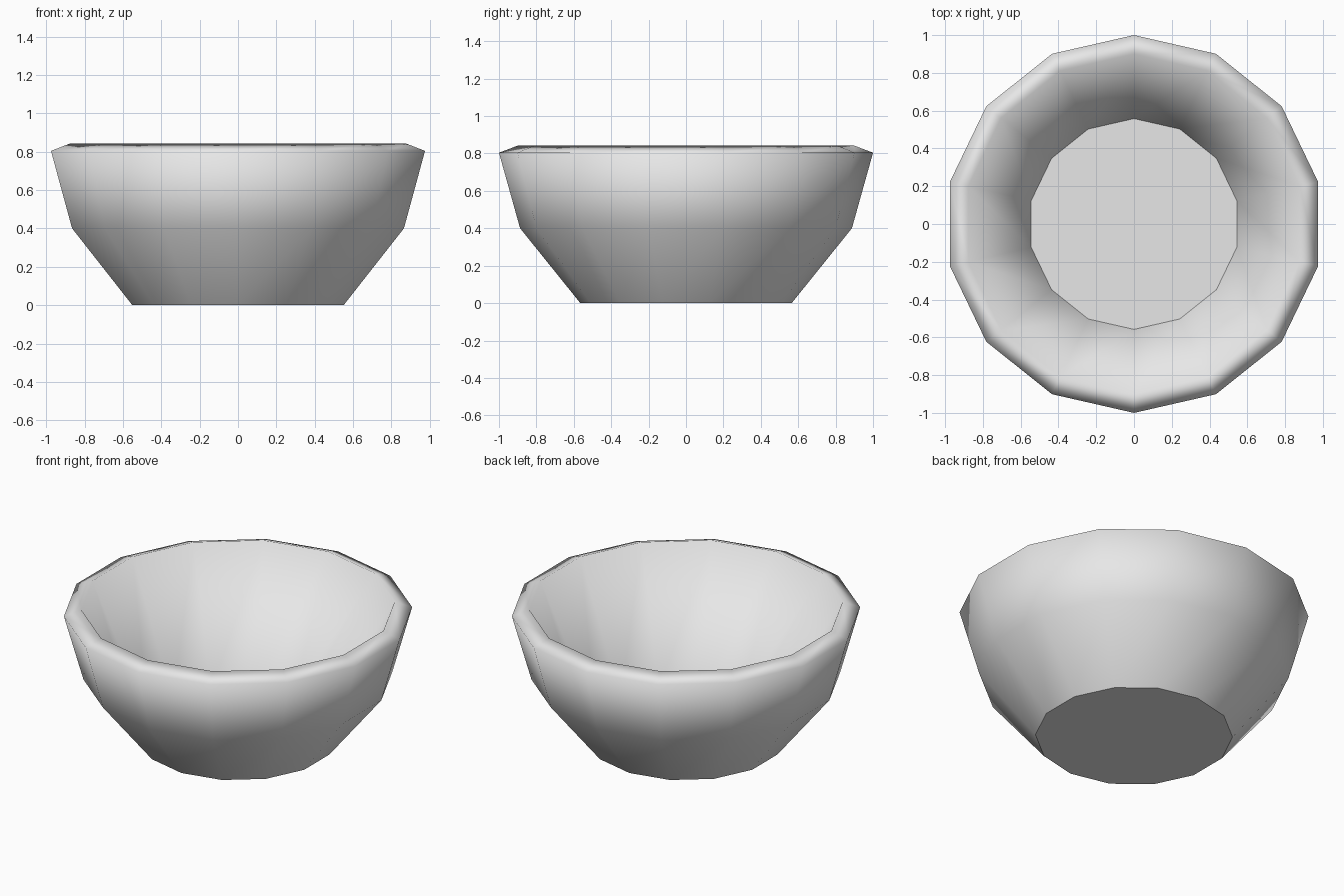
import bpy
import bmesh
from math import pi, sin, cos

SIDES = 14

cube = bpy.data.objects.get("Cube")
if cube:
    bpy.data.objects.remove(cube, do_unlink=True)

# Plain pale grey for the whole bowl
GREY = (0.8, 0.8, 0.8, 1.0)
grey = bpy.data.materials.new("pale_grey")
grey.use_nodes = True
grey.diffuse_color = GREY
grey.node_tree.nodes["Principled BSDF"].inputs["Base Color"].default_value = GREY

# Cross-section (radius, height): foot, belly, outer rim, lip, inner floor
PROFILE = [(0.565, 0.0), (0.887, 0.40), (1.0, 0.804), (0.90, 0.842), (0.558, 0.05)]


def add_ring(bm, radius, height):
    angles = [pi / 2 + 2 * pi * i / SIDES for i in range(SIDES)]
    return [bm.verts.new((radius * cos(a), radius * sin(a), height)) for a in angles]


bm = bmesh.new()
rings = [add_ring(bm, r, z) for r, z in PROFILE]

# Smooth walls between neighbouring rings
for low, high in zip(rings, rings[1:]):
    for i in range(SIDES):
        j = (i + 1) % SIDES
        bm.faces.new((low[i], low[j], high[j], high[i])).smooth = True

# Flat underside and flat inner floor
bm.faces.new(rings[0][::-1])
bm.faces.new(rings[-1])
for ring in (rings[0], rings[-1]):
    for i in range(SIDES):
        bm.edges.get((ring[i - 1], ring[i])).smooth = False

bmesh.ops.recalc_face_normals(bm, faces=bm.faces[:])
mesh = bpy.data.meshes.new("bowl")
bm.to_mesh(mesh)
bm.free()
mesh.materials.append(grey)
bowl = bpy.data.objects.new("bowl", mesh)
bpy.context.collection.objects.link(bowl)
